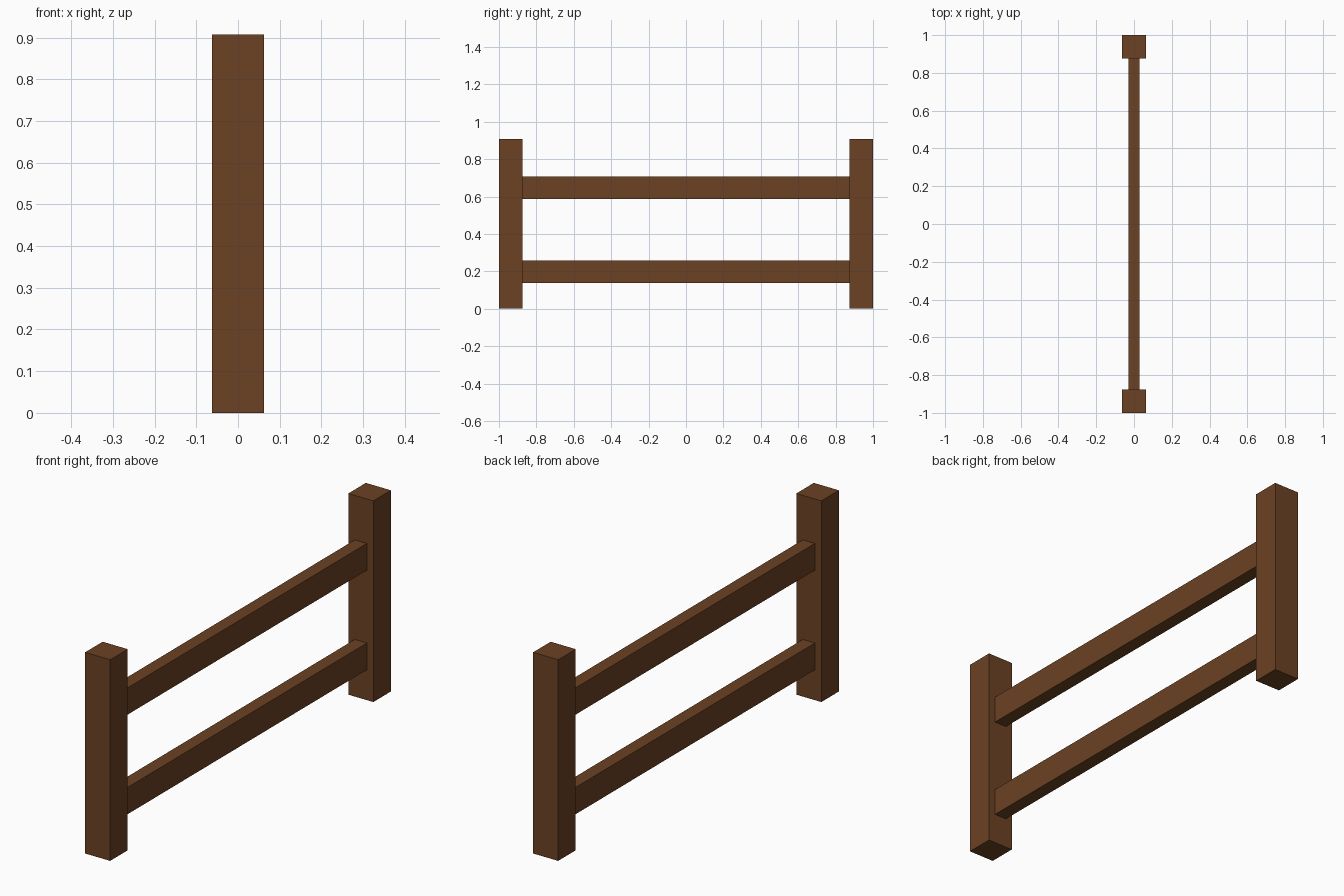
import bpy

if "Cube" in bpy.data.objects:
    bpy.data.objects.remove(bpy.data.objects["Cube"])

# One dark brown timber colour
wood = bpy.data.materials.new("dark_brown_wood")
wood.diffuse_color = (0.147, 0.054, 0.017, 1.0)
wood.use_nodes = True
wood.node_tree.nodes["Principled BSDF"].inputs["Base Color"].default_value = wood.diffuse_color

POST = 0.125          # square post width
HEIGHT = 0.907        # post height
RAIL_T, RAIL_H = 0.06, 0.121


def beam(name, size, centre):
    bpy.ops.mesh.primitive_cube_add(size=1, location=centre)
    ob = bpy.context.object
    ob.name = name
    ob.scale = size
    bpy.ops.object.transform_apply(location=False, rotation=False, scale=True)
    ob.data.materials.append(wood)


# Upright posts at both ends
for name, side in (("front_post", -1), ("back_post", 1)):
    beam(name, (POST, POST, HEIGHT), (0, side * (1 - POST / 2), HEIGHT / 2))

# Horizontal rails butting against the posts
for name, z in (("lower_rail", 0.197), ("upper_rail", 0.646)):
    beam(name, (RAIL_T, 2 - 2 * POST, RAIL_H), (0, 0, z))
